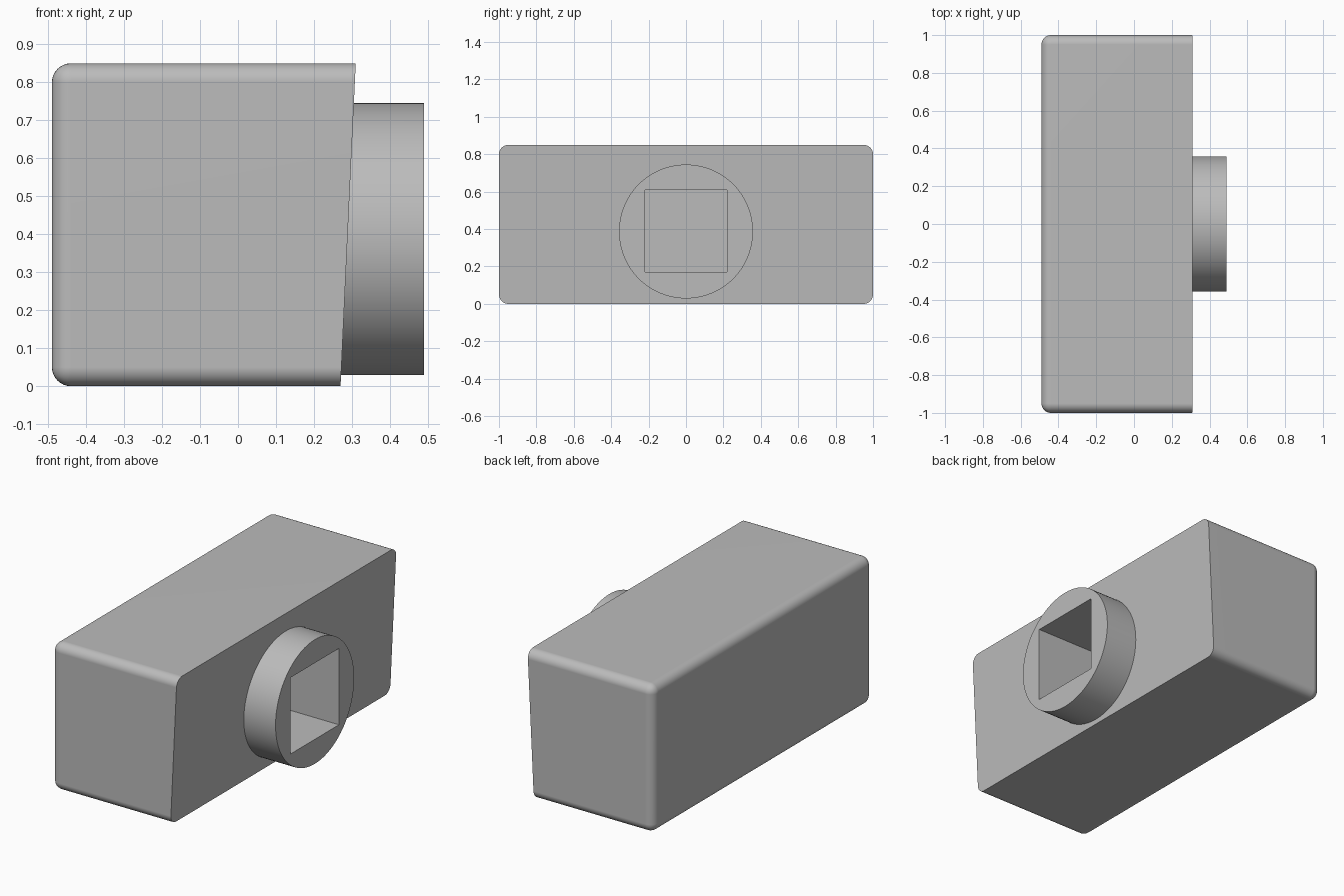
import bpy, bmesh
from mathutils import Matrix, Vector

old = bpy.data.objects.get("Cube")
if old:
    bpy.data.objects.remove(old, do_unlink=True)

HEIGHT, RADIUS = 0.85, 0.05
SLOPE_LOW, SLOPE_HIGH = 0.27, 0.31      # x of the leaning face at floor and top
FRONT = 0.49                            # x of the collar's end
HOLE_Z = 0.39

grey = bpy.data.materials.new("plain grey")
grey.use_nodes = True
grey.diffuse_color = (0.5, 0.5, 0.5, 1)
grey.node_tree.nodes["Principled BSDF"].inputs["Base Color"].default_value = (0.5, 0.5, 0.5, 1)


def add_box(bm, low, high):
    low, high = Vector(low), Vector(high)
    matrix = Matrix.Translation((low + high) / 2) @ Matrix.Diagonal((*(high - low), 1))
    bmesh.ops.create_cube(bm, size=1, matrix=matrix)


def cut_on_slope(bm, keep_inner):
    """Trim with the leaning plane and cap the cut."""
    cut = bmesh.ops.bisect_plane(
        bm, geom=bm.verts[:] + bm.edges[:] + bm.faces[:],
        plane_co=(SLOPE_LOW, 0, 0), plane_no=(HEIGHT, 0, SLOPE_LOW - SLOPE_HIGH),
        clear_outer=keep_inner, clear_inner=not keep_inner)
    rim = [g for g in cut["geom_cut"] if isinstance(g, bmesh.types.BMEdge)]
    bmesh.ops.contextual_create(bm, geom=rim)


def finish(bm, name):
    bmesh.ops.recalc_face_normals(bm, faces=bm.faces)
    mesh = bpy.data.meshes.new(name)
    bm.to_mesh(mesh)
    bm.free()
    mesh.materials.append(grey)
    obj = bpy.data.objects.new(name, mesh)
    bpy.context.collection.objects.link(obj)
    return obj


# Body: rounded block with one crisp leaning face
bm = bmesh.new()
add_box(bm, (-FRONT, -1, 0), (0.6, 1, HEIGHT))
bmesh.ops.bevel(bm, geom=bm.edges[:], offset=RADIUS, segments=8, profile=0.5, affect='EDGES')
cut_on_slope(bm, True)
body = finish(bm, "body")

# Collar: round boss seated on the leaning face
bm = bmesh.new()
place = Matrix.Translation((FRONT - 0.2, 0, 0.387)) @ Matrix.Rotation(1.5707963, 4, 'Y')
bmesh.ops.create_cone(bm, cap_ends=True, segments=96, radius1=0.358, radius2=0.358,
                      depth=0.4, matrix=place)
cut_on_slope(bm, False)
collar = finish(bm, "collar")

# Square socket through the collar and into the body
bm = bmesh.new()
add_box(bm, (0.04, -0.22, HOLE_Z - 0.22), (0.6, 0.22, HOLE_Z + 0.22))
cutter = finish(bm, "socket_cutter")
cutter.hide_render = True

for obj in (body, collar):
    bpy.ops.object.select_all(action='DESELECT')
    obj.select_set(True)
    bpy.context.view_layer.objects.active = obj
    hole = obj.modifiers.new("socket", 'BOOLEAN')
    hole.object = cutter
    hole.operation = 'DIFFERENCE'
    hole.solver = 'EXACT'
    bpy.ops.object.modifier_apply(modifier=hole.name)
    bpy.ops.object.shade_smooth_by_angle(angle=0.6)
    normals = obj.modifiers.new("even_shading", 'WEIGHTED_NORMAL')
    normals.keep_sharp = True

bpy.data.objects.remove(cutter, do_unlink=True)
